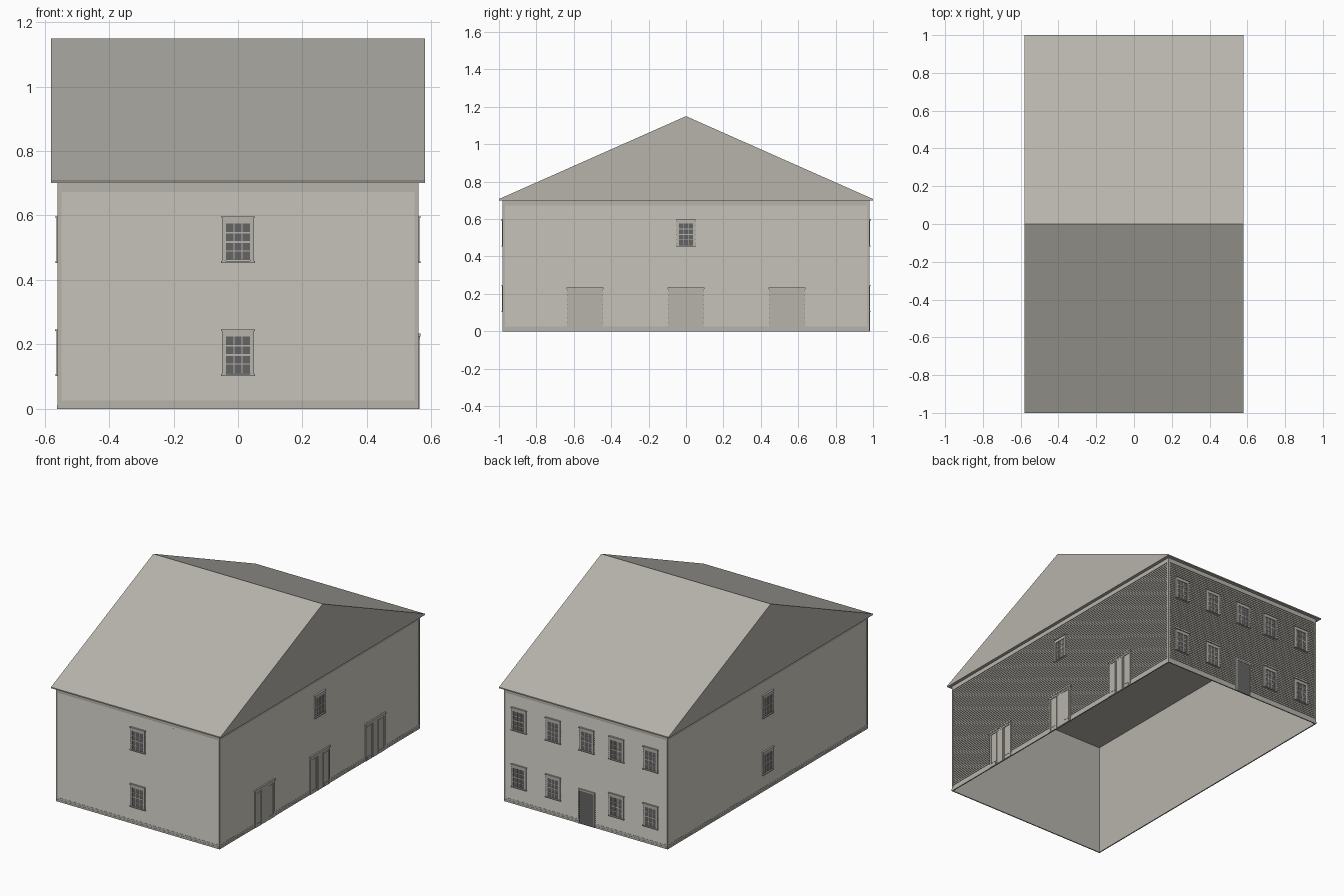
import bpy, bmesh
from math import pi
from mathutils import Matrix

cube = bpy.data.objects.get("Cube")
if cube:
    bpy.data.objects.remove(cube, do_unlink=True)


def material(name, rgb):
    m = bpy.data.materials.new(name)
    m.use_nodes = True
    m.diffuse_color = (*rgb, 1)
    m.node_tree.nodes["Principled BSDF"].inputs["Base Color"].default_value = (*rgb, 1)
    return m


PAINT = material("warm grey paint", (0.47, 0.455, 0.41))
DARK = material("dark grey glass", (0.13, 0.13, 0.133))

HX, HY, EAVE = 0.56, 0.98, 0.70

# Each side is drawn as if facing -y: u runs right, d runs outward from the wall
SIDES = {
    "front": (0, HY, HX),
    "left": (pi / 2, HX, HY),
    "back": (pi, HY, HX),
    "right": (-pi / 2, HX, HY),
}


def finish(name, bm, side=None):
    if side:
        angle, dist, _ = SIDES[side]
        place = Matrix.Rotation(angle, 4, "Z") @ Matrix.Translation((0, -dist, 0))
        bmesh.ops.transform(bm, matrix=place, verts=bm.verts)
    mesh = bpy.data.meshes.new(name)
    bm.to_mesh(mesh)
    bm.free()
    mesh.materials.append(PAINT)
    mesh.materials.append(DARK)
    obj = bpy.data.objects.new(name, mesh)
    bpy.context.collection.objects.link(obj)
    return obj


def box(bm, u0, u1, z0, z1, d1, d0=-0.004, mat=0):
    size = Matrix.Diagonal((u1 - u0, d1 - d0, z1 - z0, 1))
    mid = Matrix.Translation(((u0 + u1) / 2, -(d0 + d1) / 2, (z0 + z1) / 2))
    verts = bmesh.ops.create_cube(bm, size=1, matrix=mid @ size)["verts"]
    for f in {f for v in verts for f in v.link_faces}:
        f.material_index = mat


def extrude_profile(bm, points, u0, u1):
    """Sweep an open (d, z) profile along u."""
    rows = [[bm.verts.new((u, -d, z)) for u in (u0, u1)] for d, z in points]
    for a, b in zip(rows, rows[1:]):
        bm.faces.new((a[0], a[1], b[1], b[0]))


# Wall core, open underneath
bm = bmesh.new()
bmesh.ops.create_cube(bm, size=1, matrix=Matrix.Translation((0, 0, EAVE / 2))
                      @ Matrix.Diagonal((2 * HX - 0.012, 2 * HY - 0.012, EAVE, 1)))
bm.normal_update()
bmesh.ops.delete(bm, geom=[f for f in bm.faces if f.normal.z < -0.5], context="FACES")
finish("wall_core", bm)

# Gabled roof with closed ends and soffit
bm = bmesh.new()
outline = [(-1, EAVE), (1, EAVE), (1, EAVE + 0.007), (0, 1.15), (-1, EAVE + 0.007)]
end = bm.faces.new([bm.verts.new((-0.58, y, z)) for y, z in outline])
new = bmesh.ops.extrude_face_region(bm, geom=[end], use_keep_orig=True)["geom"]
bmesh.ops.translate(bm, vec=(1.16, 0, 0),
                    verts=[g for g in new if isinstance(g, bmesh.types.BMVert)])
bmesh.ops.recalc_face_normals(bm, faces=bm.faces)
finish("roof", bm)

# Lapped siding, corner boards, skirt and frieze on all four sides
BOARD, LOW, HIGH = 0.012, 0.025, 0.673
for side, (_, _, half) in SIDES.items():
    bm = bmesh.new()
    profile = []
    for i in range(int((HIGH - LOW) / BOARD)):
        z = LOW + i * BOARD
        profile += [(-0.0045, z), (-0.001, z), (-0.0045, z + BOARD)]
    extrude_profile(bm, profile, -half + 0.01, half - 0.01)
    bmesh.ops.remove_doubles(bm, verts=bm.verts, dist=0.0002)
    finish(side + "_siding", bm, side)

    bm = bmesh.new()
    for s in (-1, 1):
        edges = sorted((s * half, s * (half - 0.012)))
        box(bm, *edges, LOW, EAVE, 0, -0.006)
    box(bm, -half, half, 0, 0.012, 0.001, -0.006)
    box(bm, -half, half, 0.012, LOW, 0, -0.006)
    box(bm, -half, half, HIGH, EAVE, 0, -0.006)
    finish(side + "_trim", bm, side)


def window(name, side, u, z):
    """Sash window with three by four panes; z is the underside of the sill."""
    bm = bmesh.new()
    w, g = 0.05, 0.037
    g0, g1, top = z + 0.008, z + 0.122, z + 0.144
    box(bm, u - g, u + g, g0, g1, 0.001, mat=1)
    box(bm, u - w, u - g, z, top, 0.004)
    box(bm, u + g, u + w, z, top, 0.004)
    box(bm, u - g, u + g, g1, top, 0.004)
    box(bm, u - w - 0.003, u + w + 0.003, top - 0.004, top, 0.008)
    box(bm, u - w - 0.003, u + w + 0.003, z, z + 0.006, 0.007)
    for i in (1, 2):
        c = u - g + i * 2 * g / 3
        box(bm, c - 0.0018, c + 0.0018, g0, g1, 0.0025)
    for i in (1, 2, 3):
        c = g0 + i * (g1 - g0) / 4
        t = 0.003 if i == 2 else 0.0018
        box(bm, u - g, u + g, c - t, c + t, 0.0025)
    finish(name, bm, side)


UPPER, LOWER = 0.453, 0.102
for side in ("front", "right"):
    window(side + "_upper_window", side, 0, UPPER)
    window(side + "_lower_window", side, 0, LOWER)
window("left_upper_window", "left", 0, UPPER)

BACK_DOOR_U = 0.006
for i, u in enumerate((-0.458, -0.224, BACK_DOOR_U, 0.21, 0.444)):
    window(f"back_upper_window_{i + 1}", "back", u, UPPER)
    if u != BACK_DOOR_U:
        window(f"back_lower_window_{i + 1}", "back", u, LOWER)

# Dark back door in a thin casing
bm = bmesh.new()
u = BACK_DOOR_U
box(bm, u - 0.048, u + 0.048, 0, 0.205, 0.002, mat=1)
for a, b in ((u - 0.057, u - 0.048), (u + 0.048, u + 0.057)):
    box(bm, a, b, 0, 0.215, 0.004)
box(bm, u - 0.048, u + 0.048, 0.205, 0.215, 0.004)
finish("back_door", bm, "back")

# Wide double doors on the left wall
for i, u in enumerate((-0.54, 0, 0.54)):
    bm = bmesh.new()
    box(bm, u - 0.095, u + 0.095, 0, 0.225, 0.001)
    box(bm, u - 0.024, u + 0.024, 0, 0.215, 0.004)
    box(bm, u - 0.1, u + 0.1, 0.225, 0.233, 0.007)
    box(bm, u - 0.095, u + 0.095, 0.215, 0.225, 0.005)
    for s in (-1, 1):
        for a, b in ((0.082, 0.095), (0.03, 0.037)):
            box(bm, *sorted((u + s * a, u + s * b)), 0, 0.215, 0.004)
        leaf = sorted((u + s * 0.04, u + s * 0.08))
        box(bm, *leaf, 0.025, 0.208, 0.0025)
        box(bm, *leaf, 0, 0.02, 0.004)
    finish(f"wide_door_{i + 1}", bm, "left")
